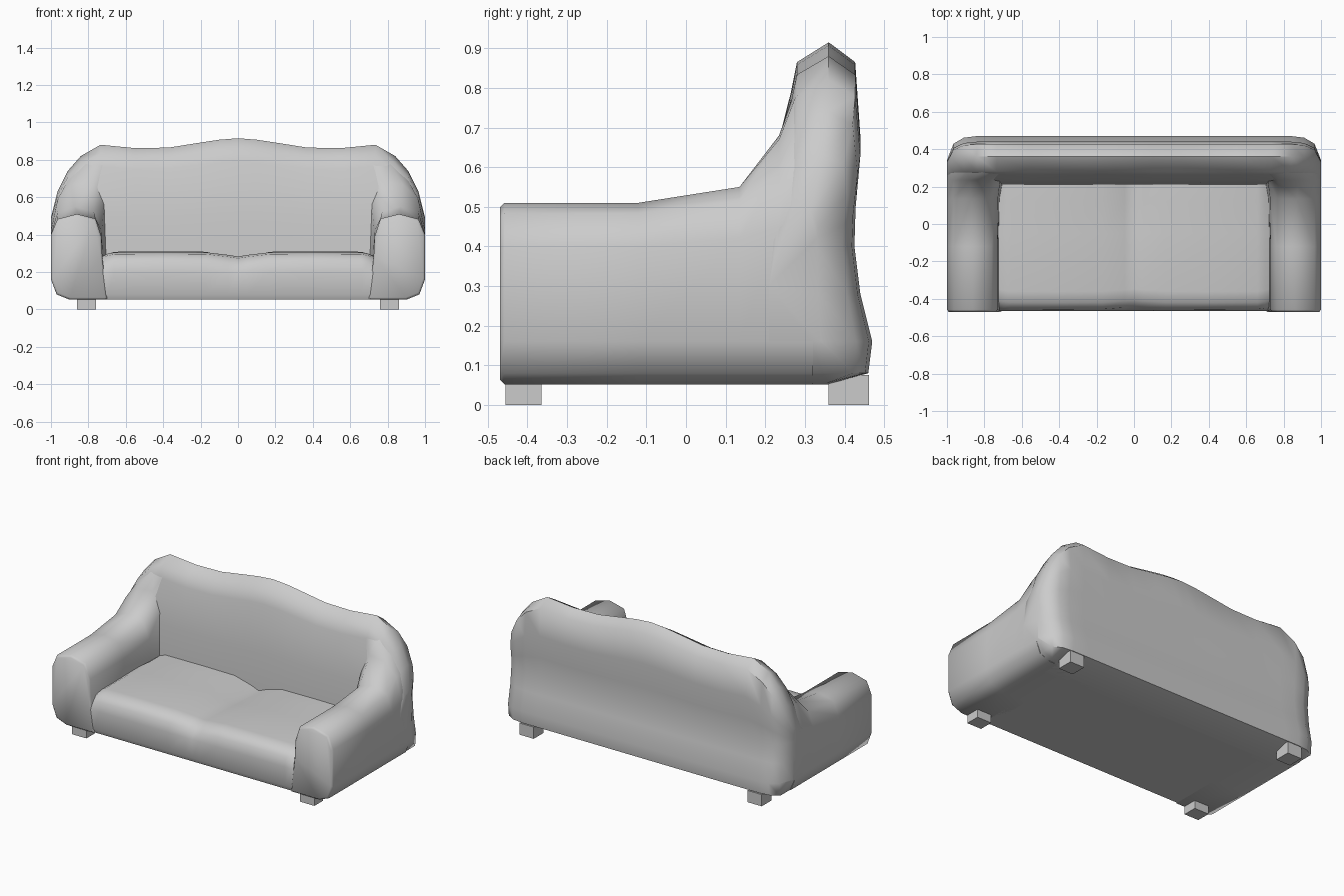
import bpy, bmesh

if "Cube" in bpy.data.objects:
    bpy.data.objects.remove(bpy.data.objects["Cube"])


def loft(name, rings, mirror=False):
    """Skin a row of equal-length rings, cap both ends, smooth by angle."""
    bm = bmesh.new()
    rows = [[bm.verts.new(p) for p in ring] for ring in rings]
    n = len(rows[0])
    for a, b in zip(rows, rows[1:]):
        for i in range(n):
            j = (i + 1) % n
            bm.faces.new((a[i], a[j], b[j], b[i]))
    bm.faces.new(rows[0])
    bm.faces.new(rows[-1])
    bmesh.ops.remove_doubles(bm, verts=bm.verts, dist=0.0005)
    bmesh.ops.recalc_face_normals(bm, faces=bm.faces)
    me = bpy.data.meshes.new(name)
    bm.to_mesh(me)
    bm.free()
    ob = bpy.data.objects.new(name, me)
    bpy.context.collection.objects.link(ob)
    if mirror:
        ob.modifiers.new("mirror", 'MIRROR').use_mirror_merge = False
    bpy.ops.object.select_all(action='DESELECT')
    ob.select_set(True)
    bpy.context.view_layer.objects.active = ob
    bpy.ops.object.shade_smooth_by_angle(angle=0.96)
    return ob


def both_sides(stations):
    """Repeat half-width stations on the negative x side."""
    return [(-s[0], *s[1:]) for s in reversed(stations[1:])] + stations


# Backrest: side profile (y, z) skinned across x under a wavy top edge
back_profile = [(.21, .052), (.36, .052), (.46, .08), (.47, .16), (.44, .28),
                (.425, .4), (.428, .52), (.44, .68), (.427, .865), (.36, .915),
                (.28, .865), (.265, .79), (.237, .68), (.222, .5), (.21, .3)]
# x, top height, rear corner depth factor, lowest z
back_stations = [(0, .915, 1, .05), (.1, .907, 1, .05), (.2, .892, 1, .05),
                 (.37, .865, 1, .05), (.55, .862, 1, .05), (.735, .88, 1, .05),
                 (.84, .82, 1, .05), (.91, .74, .95, .056),
                 (.965, .63, .76, .08), (1, .49, .24, .16)]


def back_ring(x, top, k, low):
    ring = []
    for y, z in back_profile:
        if y > .3:
            y = .3 + (y - .3) * k
        if z > .4:
            z = .4 + (z - .4) * (top - .4) / .515
        ring.append((x, y, max(z, low)))
    return ring


loft("backrest", [back_ring(*s) for s in both_sides(back_stations)])

# Armrests: rounded section (x, z) swept backwards and rising into the backrest
arm_base = [(.70, .052), (.9, .052), (.97, .08), (1, .16)]
arm_front = [(1, .4), (.965, .483), (.862, .51), (.762, .485), (.73, .39), (.725, .28)]
arm_sections = [
    (-.458, arm_front),
    (-.12, arm_front),
    (.135, [(1, .42), (.967, .515), (.87, .55), (.77, .52), (.728, .42), (.72, .28)]),
    (.235, [(1, .45), (.963, .59), (.88, .67), (.77, .68), (.715, .57), (.70, .28)]),
    (.285, [(1, .47), (.963, .6), (.895, .715), (.8, .80), (.70, .825), (.69, .28)]),
    (.32, [(1, .47), (.963, .6), (.895, .72), (.8, .81), (.70, .835), (.69, .28)]),
]
arm_rings = [[(x, y, z) for x, z in arm_base + top] for y, top in arm_sections]
# slightly inset front panel
arm_rings.insert(0, [(.862 + (x - .862) * .93, -.47, .28 + (z - .28) * .95)
                     for x, _, z in arm_rings[0]])
loft("armrests", arm_rings, mirror=True)

# Seat: rounded front profile across x, dipping at the sides and centre seam
seat_profile = [(.25, .052), (-.45, .052), (-.463, .08), (-.466, .2), (-.455, .26),
                (-.42, .295), (-.36, .305), (-.05, .302), (.12, .308), (.25, .308)]
# x, dip along the whole seat, extra dip toward the back
seat_stations = [(0, .022, .03), (.05, .014, .018), (.17, 0, 0), (.4, -.002, 0),
                 (.66, 0, 0), (.7, .008, .004), (.74, .03, .01)]


def seat_ring(x, dip, rear):
    ring = []
    for y, z in seat_profile:
        if z > .25:
            z -= dip * (.4 if -.3 < y < -.04 else 1)
            if y > -.1:
                z -= rear
            else:
                y += dip * .6
        ring.append((x, y, z))
    return ring


loft("seat", [seat_ring(*s) for s in both_sides(seat_stations)])

# Four square legs
for y0, y1, label in ((-.455, -.365, "front_legs"), (.36, .462, "back_legs")):
    loft(label, [[(x, y, z) for x, y in
                  ((.76, y0), (.862, y0), (.862, y1), (.76, y1))] for z in (0, .1 if y0 < 0 else .075)],
         mirror=True)
